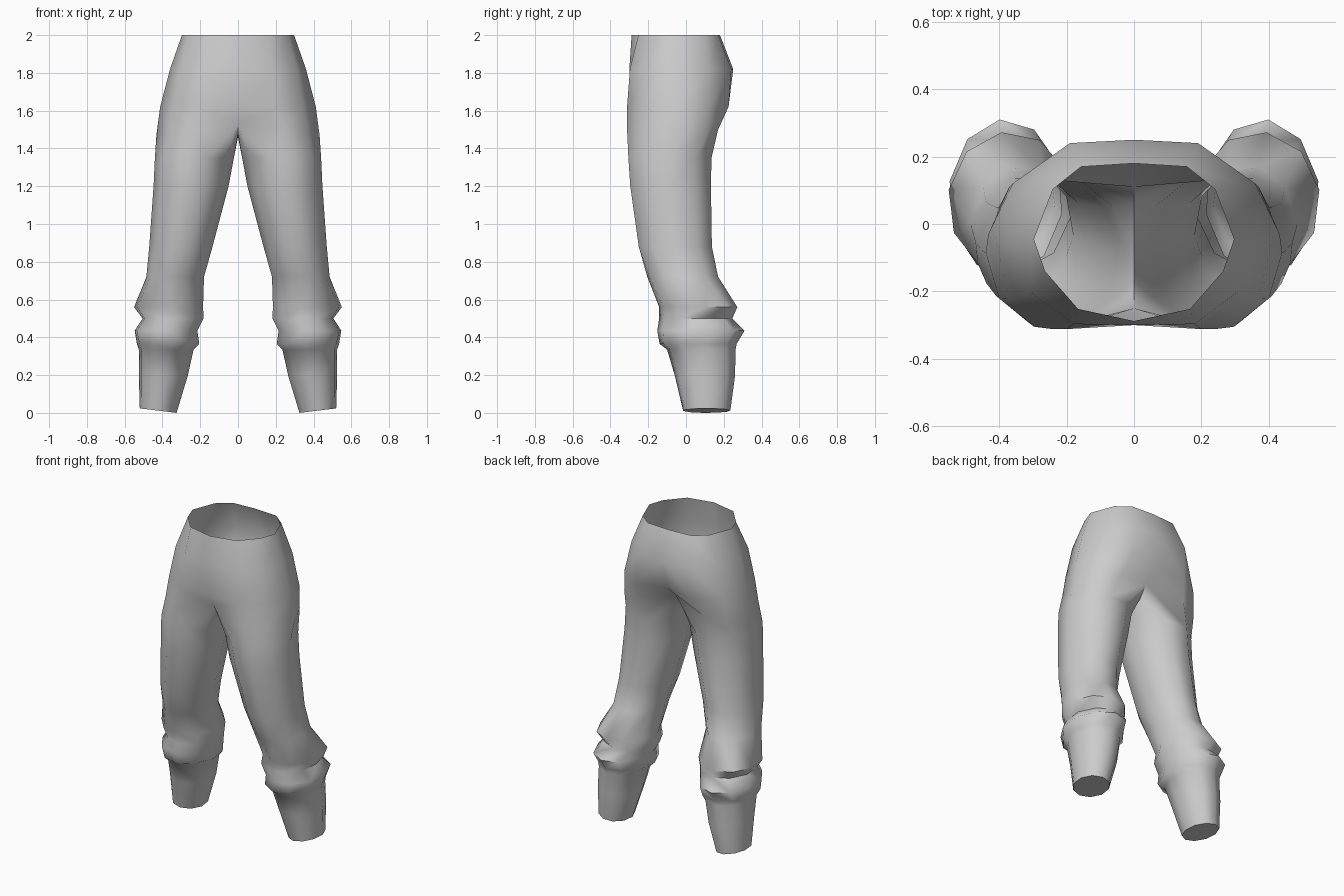
import bpy, bmesh, math

if "Cube" in bpy.data.objects:
    bpy.data.objects.remove(bpy.data.objects["Cube"])

fabric = bpy.data.materials.new("grey_fabric")
fabric.diffuse_color = (0.6, 0.6, 0.6, 1)
fabric.use_nodes = True
fabric.node_tree.nodes["Principled BSDF"].inputs["Base Color"].default_value = fabric.diffuse_color

N = 10  # points round one leg; 0..6 run front-centre -> outside -> back-centre


def leg_ring(z, x0, x1, y0, y1, twist=0, tilt=0):
    """Ten-sided ring fitted to the given extents; tilt raises the outer side."""
    ang = [math.radians(-18 + 36 * k + twist) for k in range(N)]
    us, vs = [math.sin(a) for a in ang], [-math.cos(a) for a in ang]

    def fit(vals, lo, hi):
        a, b = min(vals), max(vals)
        return [lo + (v - a) / (b - a) * (hi - lo) for v in vals]
    xs, ys = fit(us, x0, x1), fit(vs, y0, y1)
    return [(x, y, z + tilt * u) for x, y, u in zip(xs, ys, us)]


# Leg rings from hem to thigh: z, inner x, outer x, front y, back y, twist, tilt
leg = [leg_ring(*r) for r in (
    (0.012, 0.325, 0.52, -0.015, 0.235, 10, 0.012),
    (0.20, 0.265, 0.525, -0.06, 0.26, 10),
    (0.335, 0.235, 0.525, -0.10, 0.262, 10),
    (0.365, 0.205, 0.535, -0.14, 0.268, 10),
    (0.435, 0.215, 0.547, -0.152, 0.31, 12),
    (0.50, 0.182, 0.505, -0.142, 0.245, 12),
    (0.56, 0.185, 0.55, -0.142, 0.272, 10),
    (0.72, 0.18, 0.485, -0.205, 0.17, 5),
    (0.88, 0.135, 0.47, -0.25, 0.137),
    (1.20, 0.05, 0.447, -0.295, 0.132),
    (1.35, 0.022, 0.44, -0.305, 0.135),
)]

# Ring where the leg meets the crotch seam
crotch = [(0, -0.25, 1.53), (0.24, -0.312, 1.5), (0.37, -0.22, 1.48),
          (0.432, -0.03, 1.47), (0.37, 0.11, 1.48), (0.24, 0.17, 1.5),
          (0, 0.11, 1.55), (0, 0.06, 1.48), (0, -0.06, 1.46), (0, -0.17, 1.48)]

# Half rings of hips and waist
hips = [
    (1.62, [(0, -.30), (.2, -.312), (.345, -.22), (.412, -.04), (.36, .12), (.2, .225), (0, .19)]),
    (1.82, [(0, -.30), (.18, -.297), (.31, -.2), (.36, -.05), (.31, .12), (.19, .24), (0, .25)]),
    (2.00, [(0, -.288), (.166, -.252), (.264, -.14), (.297, -.045), (.24, .104), (.157, .17), (0, .18)]),
]

bm = bmesh.new()
rings = [[bm.verts.new(p) for p in r] for r in leg + [crotch]]
for a, b in zip(rings, rings[1:]):
    for k in range(N):
        j = (k + 1) % N
        bm.faces.new((a[k], a[j], b[j], b[k]))
bm.faces.new(rings[0][::-1])  # closed hem

low = rings[-1][:7]
for z, pts in hips:
    high = [bm.verts.new((x, y, z)) for x, y in pts]
    for k in range(6):
        bm.faces.new((low[k], low[k + 1], high[k + 1], high[k]))
    low = high

# Mirror the half and weld along the centre seam
half = bm.verts[:] + bm.edges[:] + bm.faces[:]
bmesh.ops.mirror(bm, geom=half, axis='X', merge_dist=0.0005)
bmesh.ops.remove_doubles(bm, verts=bm.verts[:], dist=0.0005)
bmesh.ops.recalc_face_normals(bm, faces=bm.faces[:])
top = max((f for f in bm.faces), key=lambda f: f.calc_center_median().x)
if top.normal.x < 0:
    bmesh.ops.reverse_faces(bm, faces=bm.faces[:])

mesh = bpy.data.meshes.new("trousers")
bm.to_mesh(mesh)
bm.free()
mesh.materials.append(fabric)
trousers = bpy.data.objects.new("trousers", mesh)
bpy.context.collection.objects.link(trousers)
bpy.context.view_layer.objects.active = trousers
trousers.select_set(True)
bpy.ops.object.shade_smooth_by_angle(angle=math.radians(65))
